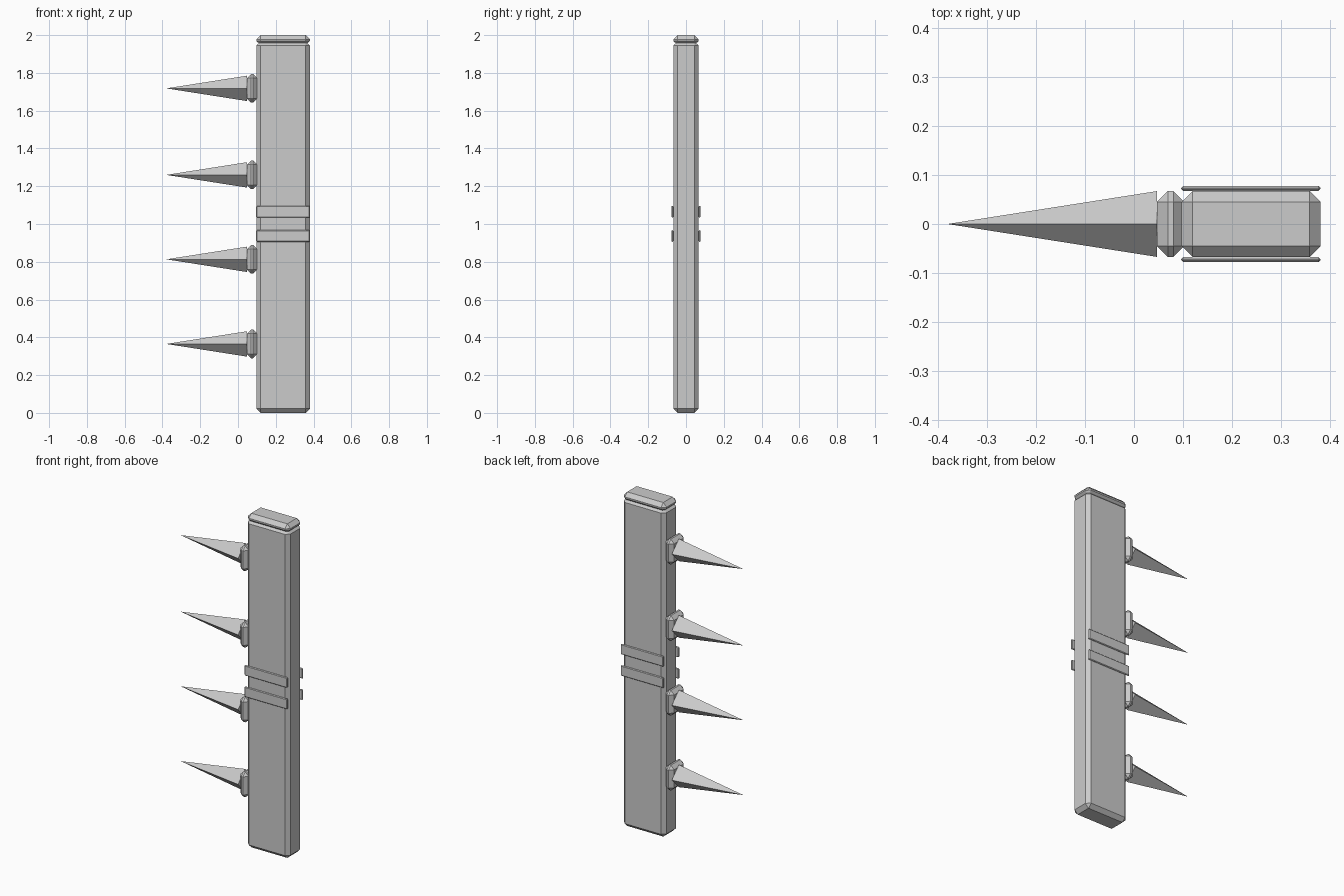
import bpy
import bmesh
from mathutils import Matrix, Vector
from math import pi

if "Cube" in bpy.data.objects:
    bpy.data.objects.remove(bpy.data.objects["Cube"])

# Single plain grey finish
grey = bpy.data.materials.new("plain_grey")
grey.use_nodes = True
colour = (0.6, 0.6, 0.6, 1)
grey.diffuse_color = colour
grey.node_tree.nodes["Principled BSDF"].inputs["Base Color"].default_value = colour

CHAMFER = 0.022


def finish(bm, name):
    bmesh.ops.recalc_face_normals(bm, faces=bm.faces)
    mesh = bpy.data.meshes.new(name)
    bm.to_mesh(mesh)
    bm.free()
    mesh.materials.append(grey)
    obj = bpy.data.objects.new(name, mesh)
    bpy.context.collection.objects.link(obj)
    return obj


def chamfered_box(name, low, high, chamfer):
    low, high = Vector(low), Vector(high)
    bm = bmesh.new()
    bmesh.ops.create_cube(bm, size=1)
    bmesh.ops.scale(bm, vec=high - low, verts=bm.verts)
    bmesh.ops.translate(bm, vec=(low + high) / 2, verts=bm.verts)
    bmesh.ops.bevel(bm, geom=bm.edges[:], offset=chamfer, segments=1,
                    affect='EDGES', profile=0.5)
    return finish(bm, name)


def post_ring(bm, z, inset):
    # Eight-sided section whose corner cut shrinks as it is inset
    hx, hy = 0.1415 - inset, 0.067 - inset
    c = max(CHAMFER - inset, 0.0005)
    corners = [(hx, hy - c), (hx - c, hy), (c - hx, hy), (-hx, hy - c),
               (-hx, c - hy), (c - hx, -hy), (hx - c, -hy), (hx, c - hy)]
    return [bm.verts.new((0.2385 + x, y, z)) for x, y in corners]


# Post with chamfered ends and a groove under the cap
bm = bmesh.new()
profile = [(0, CHAMFER), (CHAMFER, 0), (1.945, 0), (1.957, 0.013),
           (1.969, 0), (1.978, 0), (2, CHAMFER)]
rings = [post_ring(bm, z, inset) for z, inset in profile]
for a, b in zip(rings, rings[1:]):
    for i in range(8):
        j = (i + 1) % 8
        bm.faces.new((a[i], a[j], b[j], b[i]))
bm.faces.new(rings[0])
bm.faces.new(rings[-1])
finish(bm, "post")

# Two raised bands on the front and back
for level, z in (("lower", 0.937), ("upper", 1.065)):
    for side, y in (("front", -0.0725), ("back", 0.0725)):
        chamfered_box(f"{level}_{side}_band", (0.096, y - 0.005, z - 0.031),
                      (0.38, y + 0.005, z + 0.031), 0.004)

# Four spikes, each on a chamfered mount
for n, z in enumerate((0.365, 0.813, 1.26, 1.718), 1):
    chamfered_box(f"spike_mount_{n}", (0.047, -0.067, z - 0.076),
                  (0.102, 0.067, z + 0.076), CHAMFER)
    bm = bmesh.new()
    bmesh.ops.create_cone(bm, cap_ends=True, segments=4, radius1=0.067,
                          radius2=0, depth=0.427,
                          matrix=Matrix.Translation((-0.1665, 0, z))
                          @ Matrix.Rotation(-pi / 2, 4, 'Y'))
    finish(bm, f"spike_{n}")
